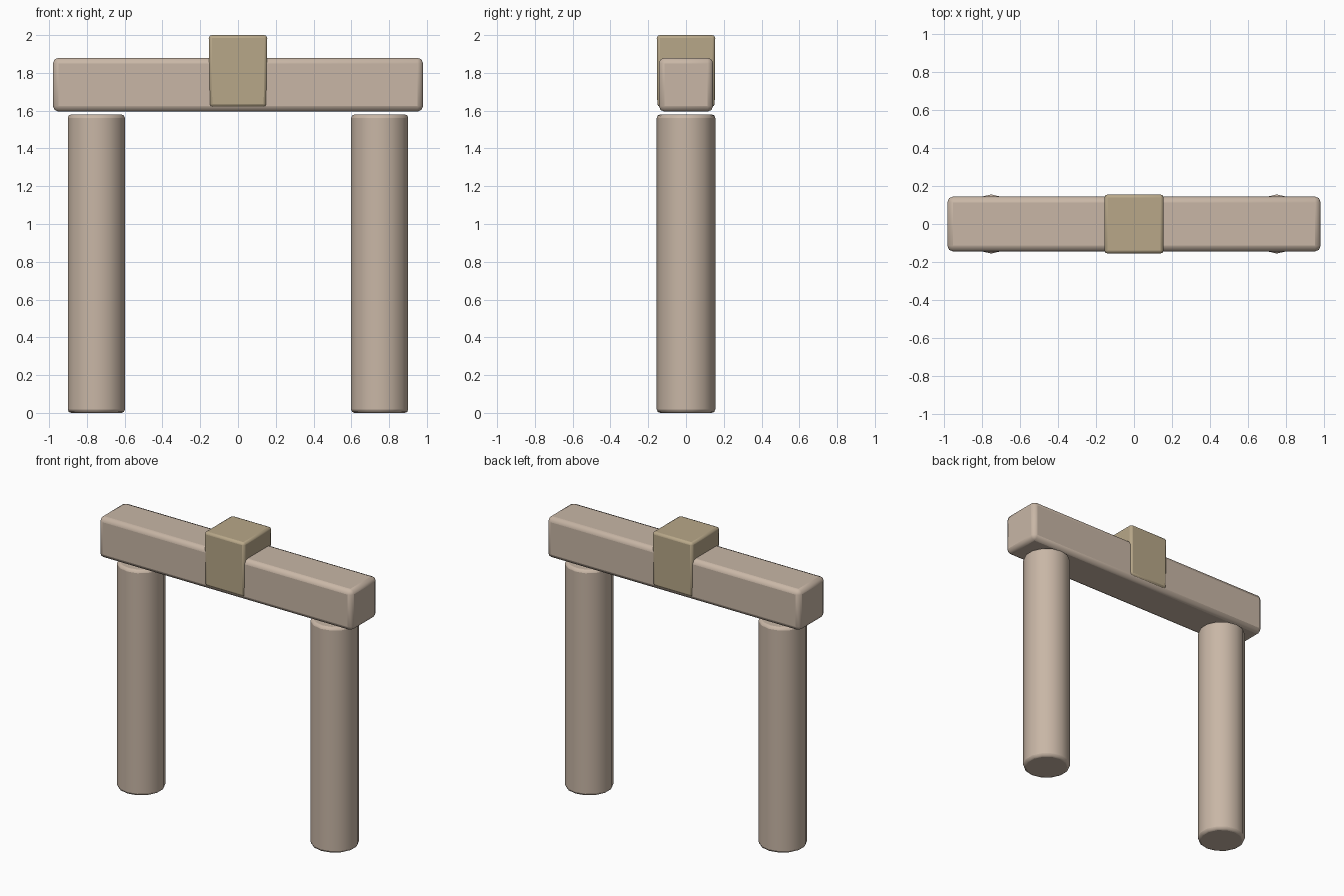
import bpy, math

if "Cube" in bpy.data.objects:
    bpy.data.objects.remove(bpy.data.objects["Cube"])


def material(name, colour):
    m = bpy.data.materials.new(name)
    m.diffuse_color = (*colour, 1)
    m.use_nodes = True
    m.node_tree.nodes["Principled BSDF"].inputs["Base Color"].default_value = m.diffuse_color
    return m


stone = material("stone", (0.58, 0.47, 0.38))
sandstone = material("sandstone", (0.48, 0.39, 0.25))


def finish(ob, name, mat, width, segments):
    """Name, colour, round the edges and smooth."""
    ob.name = name
    ob.data.materials.append(mat)
    bev = ob.modifiers.new("rounded edges", 'BEVEL')
    bev.width = width
    bev.segments = segments
    bev.limit_method = 'ANGLE'
    bev.angle_limit = math.radians(40)
    bpy.ops.object.shade_smooth_by_angle(angle=math.radians(40))


def block(name, size, z, mat, width, segments):
    bpy.ops.mesh.primitive_cube_add(size=1, location=(0, 0, z))
    ob = bpy.context.object
    for v in ob.data.vertices:
        v.co.x *= size[0]
        v.co.y *= size[1]
        v.co.z *= size[2]
    finish(ob, name, mat, width, segments)
    return ob


# Two round posts, 14 sides each
for side, name in ((-1, "left_post"), (1, "right_post")):
    bpy.ops.mesh.primitive_cylinder_add(vertices=14, radius=0.155, depth=1.58,
                                        location=(side * 0.75, 0, 0.79))
    finish(bpy.context.object, name, stone, 0.018, 2)

# Crossbeam resting just above the posts
block("lintel", (1.96, 0.288, 0.285), 1.7375, stone, 0.03, 2)

# Central block, very slightly narrower at the bottom
key = block("keystone", (0.31, 0.31, 0.38), 1.81, sandstone, 0.016, 2)
for v in key.data.vertices:
    if v.co.z < 0:
        v.co.x *= 0.98
        v.co.y *= 0.98
